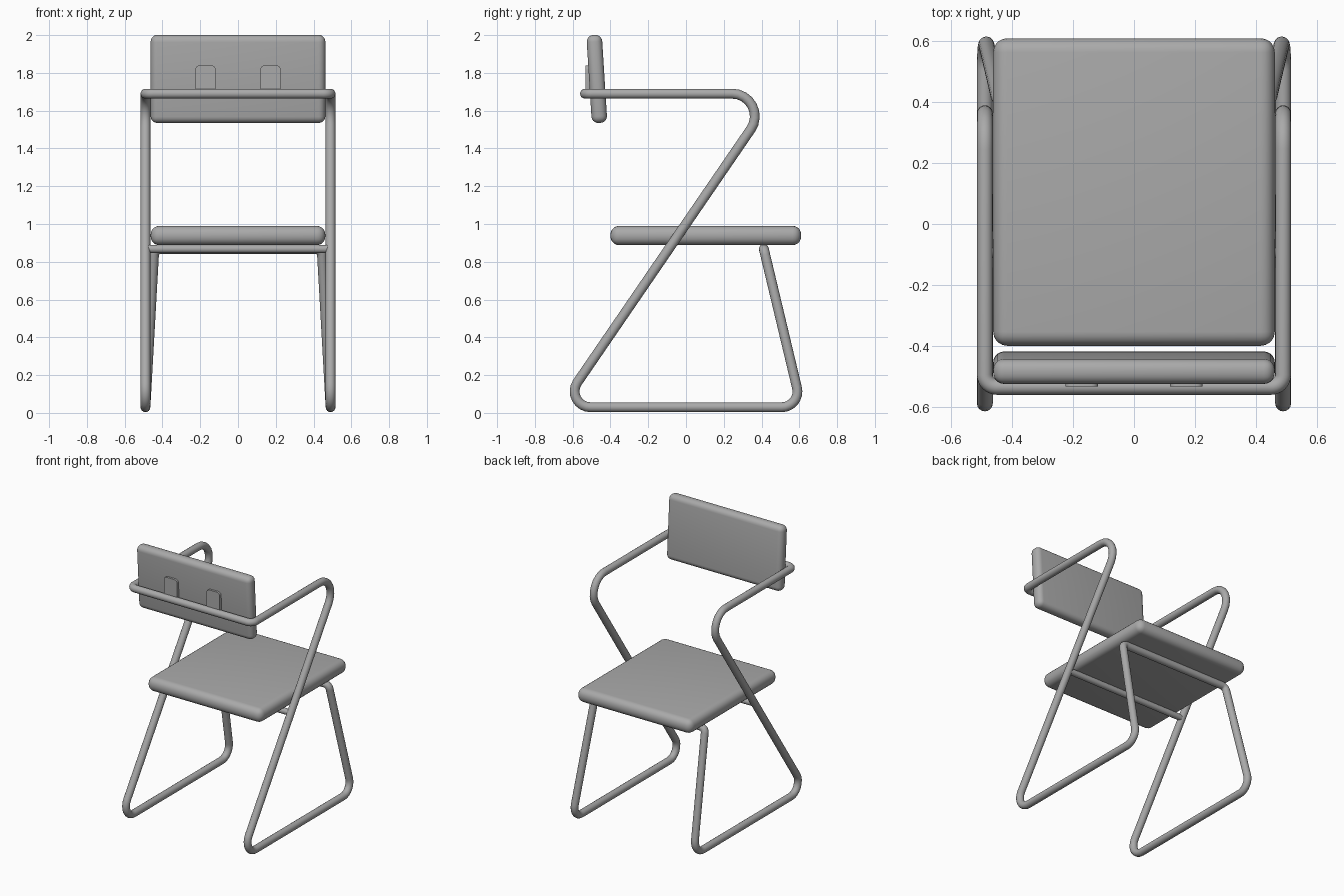
import bpy
import math
from mathutils import Vector

cube = bpy.data.objects.get("Cube")
if cube:
    bpy.data.objects.remove(cube, do_unlink=True)

# Single grey finish
grey = bpy.data.materials.new("plain grey")
grey.use_nodes = True
colour = (0.4, 0.4, 0.4, 1)
grey.diffuse_color = colour
grey.node_tree.nodes["Principled BSDF"].inputs["Base Color"].default_value = colour


def finish(obj, angle=40):
    """Convert to a plain mesh, colour and smooth it."""
    bpy.ops.object.select_all(action='DESELECT')
    obj.select_set(True)
    bpy.context.view_layer.objects.active = obj
    bpy.ops.object.convert(target='MESH')
    obj = bpy.context.object
    obj.data.materials.clear()
    obj.data.materials.append(grey)
    bpy.ops.object.shade_smooth_by_angle(angle=math.radians(angle))
    return obj


def fillet(points, radii, steps=8):
    """Round each corner of a closed path with an arc of the given radius."""
    path = []
    for i, (p, r) in enumerate(zip(points, radii)):
        a = (points[i - 1] - p).normalized()
        b = (points[(i + 1) % len(points)] - p).normalized()
        half = a.angle(b) / 2
        bisector = (a + b).normalized()
        centre = p + bisector * (r / math.sin(half))
        side = (a - b).normalized()
        sweep = math.pi / 2 - half
        for k in range(steps + 1):
            t = sweep * (1 - 2 * k / steps)
            path.append(centre + r * (side * math.sin(t) - bisector * math.cos(t)))
    return path


def tube(name, points, radius, cyclic=False):
    curve = bpy.data.curves.new(name, 'CURVE')
    curve.dimensions = '3D'
    curve.bevel_depth = radius
    curve.bevel_resolution = 6
    curve.use_fill_caps = True
    spline = curve.splines.new('POLY')
    spline.points.add(len(points) - 1)
    for sp, p in zip(spline.points, points):
        sp.co = (*p, 1)
    spline.use_cyclic_u = cyclic
    obj = bpy.data.objects.new(name, curve)
    bpy.context.collection.objects.link(obj)
    return finish(obj)


def cushion(name, size, location, bevel, tilt=0):
    bpy.ops.mesh.primitive_cube_add(size=1, location=location)
    obj = bpy.context.object
    obj.name = name
    obj.scale = size
    bpy.ops.object.transform_apply(location=False, rotation=False, scale=True)
    obj.rotation_euler.x = math.radians(tilt)
    mod = obj.modifiers.new("rounding", 'BEVEL')
    mod.width = bevel
    mod.segments = 5
    return finish(obj)


# Continuous bent tube frame: arm corner, arm bend, foot bend, floor bend, leg top
half_frame = [
    ((0.49, -0.535, 1.69), 0.04),
    ((0.49, 0.472, 1.69), 0.12),
    ((0.49, -0.665, 0.03), 0.084),
    ((0.49, 0.612, 0.03), 0.083),
    ((0.443, 0.412, 0.868), 0.035),
]
corners = [Vector(p) for p, r in half_frame]
corners += [Vector((-p.x, p.y, p.z)) for p in reversed(corners)]
radii = [r for p, r in half_frame]
radii += radii[::-1]
tube("tube_frame", fillet(corners, radii), 0.026, cyclic=True)

# Seat support bar between the sloping tubes
tube("seat_crossbar", [Vector((s * 0.49, -0.09, 0.868)) for s in (-1, 1)], 0.022)

# Padded seat and backrest
cushion("seat", (0.925, 1.01, 0.102), (0, 0.105, 0.939), 0.046)
cushion("backrest", (0.925, 0.082, 0.467), (0, -0.472, 1.768), 0.036, tilt=3.6)

# Bracket tabs joining the backrest to the rail
for side, x in (("right", -0.172), ("left", 0.172)):
    bpy.ops.mesh.primitive_cube_add(size=1, location=(x, -0.513, 1.762))
    tab = bpy.context.object
    tab.name = side + "_backrest_bracket"
    tab.scale = (0.107, 0.04, 0.155)
    bpy.ops.object.transform_apply(location=False, rotation=False, scale=True)
    # Round only the two upper corners
    weights = tab.data.attributes.new("bevel_weight_edge", 'FLOAT', 'EDGE')
    for edge in tab.data.edges:
        a, b = (tab.data.vertices[v].co for v in edge.vertices)
        weights.data[edge.index].value = float(a.z > 0 and b.z > 0 and abs(a.y - b.y) > 0.01)
    mod = tab.modifiers.new("rounding", 'BEVEL')
    mod.limit_method = 'WEIGHT'
    mod.width = 0.022
    mod.segments = 4
    finish(tab, 30)
